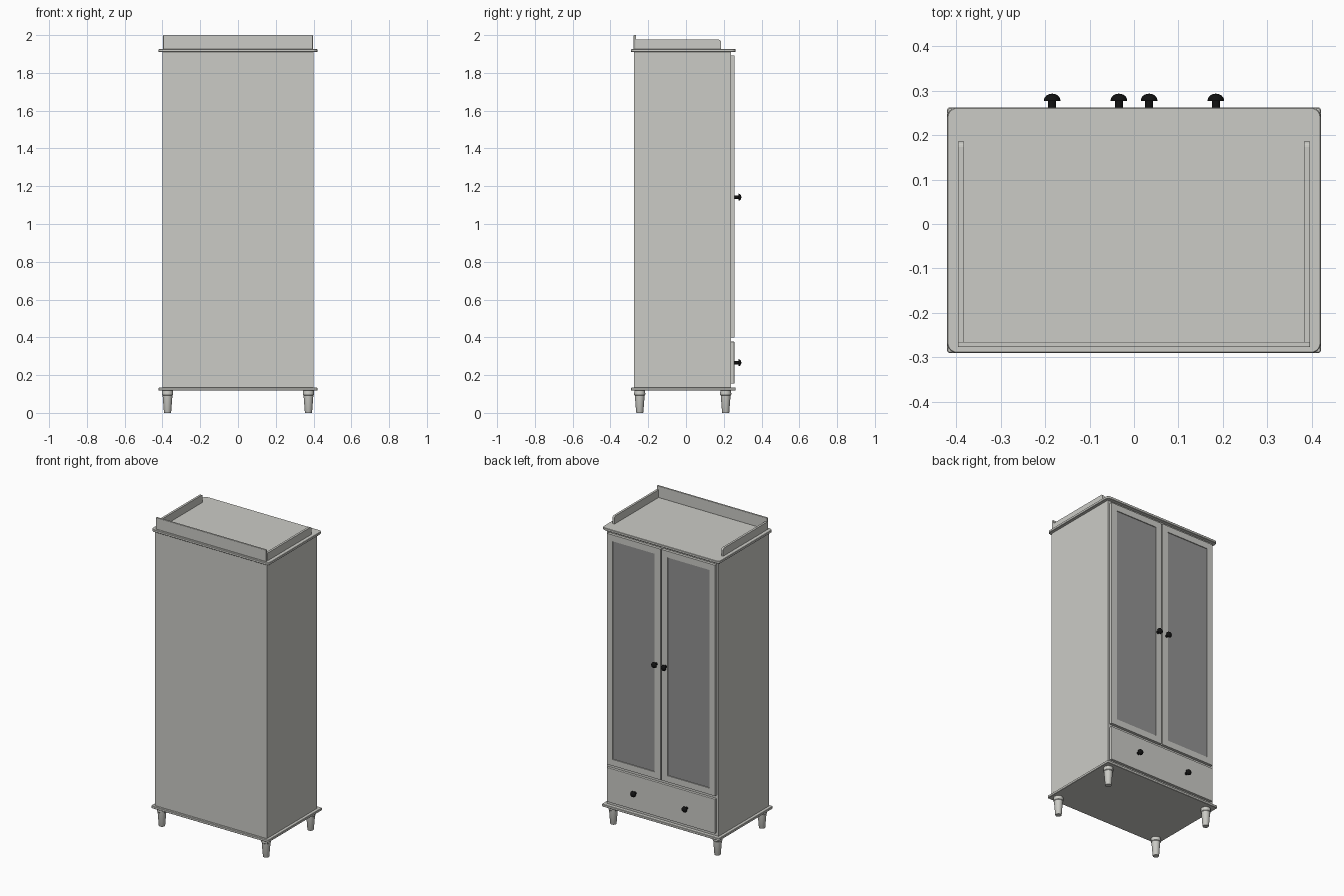
import bpy, bmesh, math
from mathutils import Matrix

if "Cube" in bpy.data.objects:
    bpy.data.objects.remove(bpy.data.objects["Cube"])


def material(name, rgb):
    m = bpy.data.materials.new(name)
    m.diffuse_color = (*rgb, 1)
    m.use_nodes = True
    m.node_tree.nodes["Principled BSDF"].inputs["Base Color"].default_value = m.diffuse_color
    return m


PAINT = material("pale_grey_paint", (0.60, 0.60, 0.565))
GLASS = material("grey_glass", (0.29, 0.29, 0.29))
BLACK = material("black_knob", (0.006, 0.006, 0.006))


def finish(name, bm, *mats):
    bmesh.ops.recalc_face_normals(bm, faces=bm.faces)
    me = bpy.data.meshes.new(name)
    bm.to_mesh(me)
    bm.free()
    ob = bpy.data.objects.new(name, me)
    bpy.context.collection.objects.link(ob)
    for m in mats:
        me.materials.append(m)
    return ob


def box_bm(x0, x1, y0, y1, z0, z1):
    bm = bmesh.new()
    bmesh.ops.create_cube(bm, size=1)
    mat = Matrix.Translation(((x0 + x1) / 2, (y0 + y1) / 2, (z0 + z1) / 2)) @ \
        Matrix.Diagonal((x1 - x0, y1 - y0, z1 - z0, 1))
    bmesh.ops.transform(bm, matrix=mat, verts=bm.verts)
    return bm


def bevel_edges(bm, test, width, segments):
    edges = [e for e in bm.edges if test(e)]
    bmesh.ops.bevel(bm, geom=edges, offset=width, segments=segments,
                    profile=0.5, affect='EDGES')


def box(name, *dims, bevel=0.0):
    bm = box_bm(*dims)
    if bevel:
        bevel_edges(bm, lambda e: True, bevel, 2)
    return finish(name, bm, PAINT)


def smooth(ob):
    bpy.ops.object.select_all(action='DESELECT')
    ob.select_set(True)
    bpy.context.view_layer.objects.active = ob
    bpy.ops.object.shade_smooth_by_angle(angle=math.radians(35))


def plate(name, z0, z1, corner):
    # board with rounded vertical corners and softened rims
    bm = box_bm(-0.42, 0.42, -0.29, 0.262, z0, z1)
    bevel_edges(bm, lambda e: abs(e.verts[0].co.z - e.verts[1].co.z) > 0.005, corner, 6)
    bevel_edges(bm, lambda e: abs(e.verts[0].co.z - e.verts[1].co.z) < 1e-5, 0.002, 1)
    smooth(finish(name, bm, PAINT))


def lathe(name, profile, matrix, mat, steps=24):
    # spin an (r, z) profile around z, then place it
    bm = bmesh.new()
    vs = [bm.verts.new((r, 0, z)) for r, z in profile]
    es = [bm.edges.new(p) for p in zip(vs, vs[1:])]
    bmesh.ops.spin(bm, geom=vs + es, cent=(0, 0, 0), axis=(0, 0, 1),
                   angle=math.tau, steps=steps)
    bmesh.ops.remove_doubles(bm, verts=bm.verts, dist=1e-5)
    bmesh.ops.transform(bm, matrix=matrix, verts=bm.verts)
    smooth(finish(name, bm, mat))


# carcass and the two overhanging boards
box("carcass", -0.40, 0.40, -0.276, 0.238, 0.13, 1.915)
plate("base_board", 0.118, 0.134, 0.006)
plate("top_board", 1.91, 1.926, 0.022)

# raised rail around the top
box("rail_back", -0.396, 0.396, -0.277, -0.265, 1.925, 2.0, bevel=0.002)
for side, s in (("left", -1), ("right", 1)):
    x0, x1 = sorted((s * 0.382, s * 0.396))
    bm = box_bm(x0, x1, -0.266, 0.185, 1.925, 1.976)
    bevel_edges(bm, lambda e: all(v.co.y > 0.18 and v.co.z > 1.97 for v in e.verts), 0.012, 4)
    finish("rail_" + side, bm, PAINT)

# doors with recessed glass
for side, s in (("left", -1), ("right", 1)):
    x0, x1 = sorted((s * 0.004, s * 0.387))
    bm = box_bm(x0, x1, 0.238, 0.256, 0.398, 1.892)
    bmesh.ops.recalc_face_normals(bm, faces=bm.faces)
    front = [f for f in bm.faces if f.normal.y > 0.9]
    bmesh.ops.inset_region(bm, faces=front, thickness=0.058)
    bmesh.ops.inset_region(bm, faces=front, thickness=0.0005, depth=-0.005)
    front[0].material_index = 1
    finish("door_" + side, bm, PAINT, GLASS)

# drawer
box("drawer_front", -0.387, 0.387, 0.238, 0.256, 0.155, 0.377, bevel=0.002)

# mushroom knobs
R, H = 0.0185, 0.015
knob = [(0, 0), (0.009, 0), (0.009, 0.022), (R, 0.022)]
knob += [(R * math.cos(a), 0.023 + H * math.sin(a))
         for a in (math.radians(15 * i) for i in range(6))] + [(0, 0.023 + H)]
for part, x, z in (("door", 0.034, 1.142), ("drawer", 0.184, 0.266)):
    for side, s in (("left", -1), ("right", 1)):
        lathe(f"{part}_knob_{side}", knob,
              Matrix.Translation((s * x, 0.255, z)) @ Matrix.Rotation(-math.pi / 2, 4, 'X'),
              BLACK)

# turned tapered legs
leg = [(0, 0), (0.018, 0), (0.019, 0.002), (0.026, 0.092), (0.029, 0.095),
       (0.030, 0.101), (0.029, 0.108), (0.028, 0.120), (0, 0.120)]
for end, y in (("front", 0.21), ("back", -0.245)):
    for side, s in (("left", -1), ("right", 1)):
        lathe(f"leg_{end}_{side}", leg, Matrix.Translation((s * 0.373, y, 0)), PAINT)
